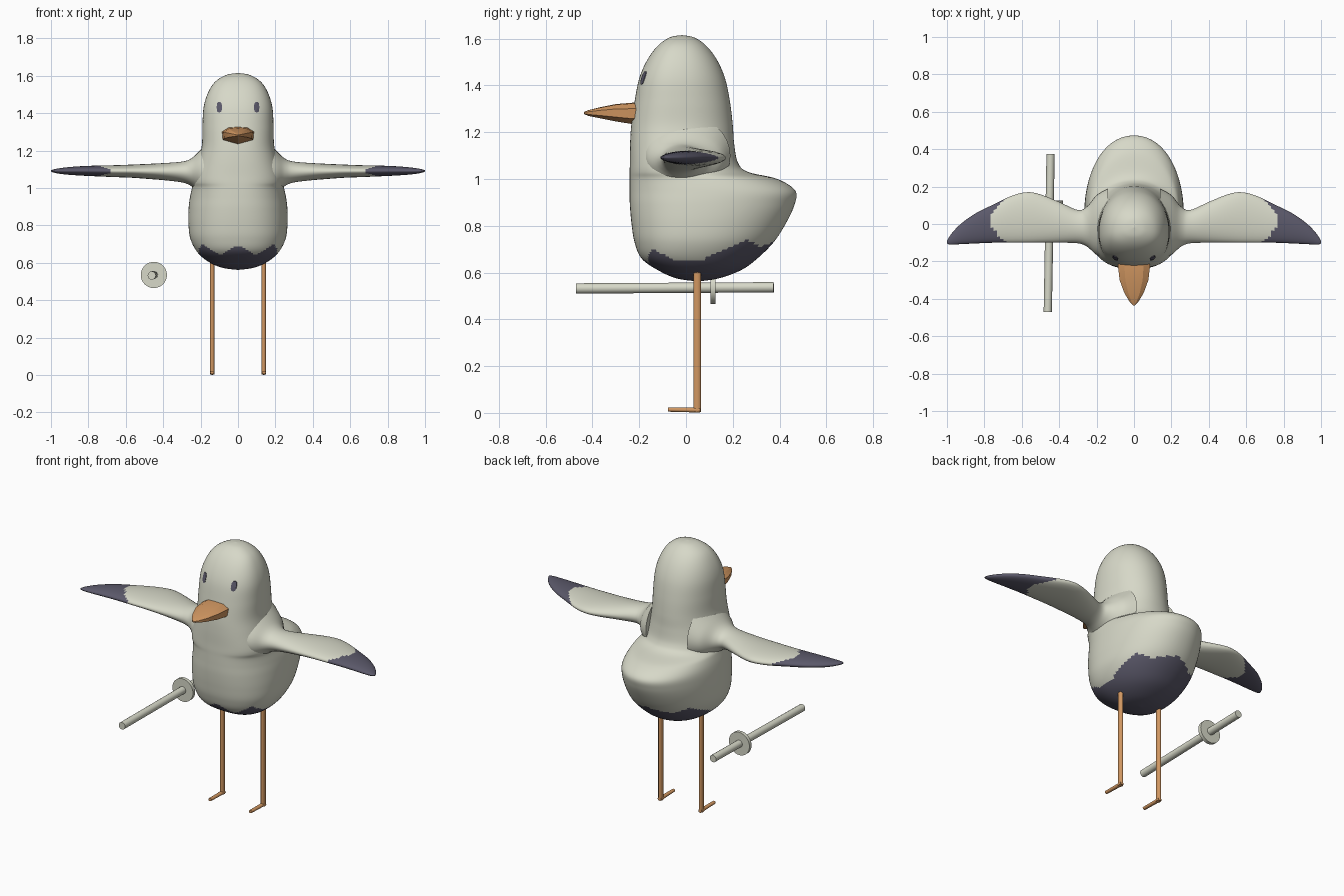
import bpy, bmesh, math
from mathutils import Vector

if "Cube" in bpy.data.objects:
    bpy.data.objects.remove(bpy.data.objects["Cube"], do_unlink=True)


def material(name, rgb):
    m = bpy.data.materials.new(name)
    m.use_nodes = True
    m.diffuse_color = (*rgb, 1)
    bsdf = m.node_tree.nodes["Principled BSDF"]
    bsdf.inputs["Base Color"].default_value = (*rgb, 1)
    bsdf.inputs["Roughness"].default_value = 0.8
    return m


CREAM = material("cream feathers", (0.68, 0.69, 0.58))
DARK = material("dark slate feathers", (0.105, 0.10, 0.145))
ORANGE = material("orange beak", (0.64, 0.31, 0.12))


def spline(stations, steps):
    """Catmull-Rom interpolation through rows of numbers."""
    pts = [stations[0], *stations, stations[-1]]
    out = []
    for a, b, c, d in zip(pts, pts[1:], pts[2:], pts[3:]):
        for k in range(steps):
            t = k / steps
            out.append([q + 0.5 * t * (r - p + t * (2*p - 5*q + 4*r - s + t * (3*(q - r) + s - p)))
                        for p, q, r, s in zip(a, b, c, d)])
    return out + [list(stations[-1])]


def loft(name, rings, mats, rule=None, angle=50):
    """Skin a stack of equal-length point rings, closing both ends."""
    bm = bmesh.new()
    rows = [[bm.verts.new(p) for p in ring] for ring in rings]
    n = len(rows[0])
    for lo, hi in zip(rows, rows[1:]):
        for i in range(n):
            j = (i + 1) % n
            bm.faces.new((lo[i], lo[j], hi[j], hi[i]))
    bm.faces.new(rows[0])
    bm.faces.new(rows[-1])
    bmesh.ops.remove_doubles(bm, verts=bm.verts, dist=0.0002)
    bmesh.ops.recalc_face_normals(bm, faces=bm.faces)
    for f in bm.faces:
        f.smooth = True
        if rule:
            f.material_index = int(rule(f.calc_center_median()))
    me = bpy.data.meshes.new(name)
    bm.to_mesh(me)
    bm.free()
    me.set_sharp_from_angle(angle=math.radians(angle))
    for m in mats:
        me.materials.append(m)
    ob = bpy.data.objects.new(name, me)
    bpy.context.collection.objects.link(ob)
    return ob


def power(v, e):
    return math.copysign(abs(v) ** e, v)


# Body: height, half width, front y, back y
body_rows = spline([
    (0.562, 0, 0.05, 0.05), (0.575, 0.09, -0.04, 0.14), (0.61, 0.165, -0.12, 0.235),
    (0.66, 0.22, -0.19, 0.305), (0.73, 0.255, -0.22, 0.375), (0.81, 0.265, -0.233, 0.427),
    (0.89, 0.264, -0.24, 0.464), (0.95, 0.257, -0.241, 0.467), (1.0, 0.246, -0.241, 0.39),
    (1.03, 0.24, -0.241, 0.265), (1.07, 0.232, -0.24, 0.222), (1.15, 0.21, -0.239, 0.206),
    (1.23, 0.193, -0.234, 0.2), (1.33, 0.19, -0.22, 0.188), (1.43, 0.184, -0.2, 0.167),
    (1.51, 0.16, -0.165, 0.132), (1.57, 0.12, -0.12, 0.086), (1.605, 0.06, -0.07, 0.035),
    (1.615, 0, -0.018, -0.018)], 7)
FRONT = 0.85


def axis(front, back):
    return front + 0.43 * (back - front)


def body_ring(row, n=96):
    z, w, front, back = row
    c = axis(front, back)
    ring = []
    for i in range(n):
        a = math.tau * i / n
        s, k = math.sin(a), math.cos(a)
        e = FRONT if k > 0 else 0.95
        depth = front - c if k > 0 else c - back
        ring.append((w * power(s, e), c + depth * power(k, e), z))
    return ring


# Scalloped edge of the dark belly: degrees from the front, height
scallops = [(0, 0.69), (25, 0.64), (48, 0.70), (72, 0.65), (100, 0.655),
            (128, 0.74), (150, 0.71), (181, 0.74)]


def nearest_row(z):
    return min(body_rows, key=lambda r: abs(r[0] - z))


def is_belly(p):
    if p.z > 0.78:
        return False
    z, w, front, back = nearest_row(p.z)
    c = axis(front, back)
    depth = c - front if p.y < c else back - c
    a = math.degrees(math.atan2(abs(p.x) / max(w, 0.001), (c - p.y) / max(depth, 0.001)))
    for (a0, z0), (a1, z1) in zip(scallops, scallops[1:]):
        if a0 <= a < a1:
            return p.z < z0 + (z1 - z0) * (a - a0) / (a1 - a0)
    return True


loft("body", [body_ring(r) for r in body_rows], [CREAM, DARK], is_belly, 60)

# Wings: distance out, front y, back y, low z, high z
wing_rows = spline([
    (0.14, -0.19, 0.19, 0.93, 1.27), (0.2, -0.165, 0.155, 0.97, 1.205),
    (0.25, -0.122, 0.095, 1.01, 1.158), (0.3, -0.103, 0.075, 1.03, 1.141),
    (0.4, -0.1, 0.118, 1.042, 1.133), (0.5, -0.1, 0.158, 1.05, 1.128),
    (0.57, -0.1, 0.17, 1.055, 1.125), (0.65, -0.1, 0.152, 1.058, 1.122),
    (0.75, -0.1, 0.105, 1.062, 1.12), (0.85, -0.104, 0.055, 1.067, 1.116),
    (0.93, -0.108, -0.003, 1.073, 1.109), (0.98, -0.11, -0.057, 1.081, 1.101),
    (1.0, -0.105, -0.092, 1.088, 1.095)], 6)


def wing_ring(row, side, n=32):
    x, front, back, low, high = row
    return [(side * x,
             (front + back) / 2 + (back - front) / 2 * math.cos(math.tau * i / n),
             (low + high) / 2 + (high - low) / 2 * math.sin(math.tau * i / n)) for i in range(n)]


def is_wing_tip(p):
    return abs(p.x) > 0.765 - 6 * (p.y - 0.02) ** 2


# Eyes: thin plates that follow the face
def face_y(x, z):
    _, w, front, back = nearest_row(z)
    c = axis(front, back)
    e = 2 / FRONT
    return c + (front - c) * (1 - abs(x / w) ** e) ** (1 / e)


def eye_ring(side, scale, lift, n=16):
    ring = []
    for i in range(n):
        a = math.tau * i / n
        x = side * 0.1 + 0.014 * scale * power(math.cos(a), 0.7)
        z = 1.432 + 0.028 * scale * power(math.sin(a), 0.7)
        ring.append((x, face_y(x, z) - lift, z))
    return ring


def tube(name, start, end, r0, r1, mat, stretch=1, n=10):
    """Straight round bar; stretch widens its second cross axis."""
    a, b = Vector(start), Vector(end)
    d = (b - a).normalized()
    u = d.cross(Vector((0, 1, 0) if abs(d.z) > 0.7 else (0, 0, 1))).normalized()
    v = d.cross(u) * stretch
    angles = [math.tau * i / n for i in range(n)]
    return loft(name, [[p + r * (u * math.cos(t) + v * math.sin(t)) for t in angles]
                       for p, r in ((a, r0), (b, r1))], [mat])


for side, label in ((1, "left"), (-1, "right")):
    loft(label + "_wing", [wing_ring(r, side) for r in wing_rows], [CREAM, DARK], is_wing_tip)
    loft(label + "_eye", [eye_ring(side, 1, -0.004), eye_ring(side, 1, 0.003),
                          eye_ring(side, 0.4, 0.004)], [DARK])
    x = side * 0.138
    tube(label + "_leg", (x, 0.048, 0.004), (x, 0.048, 0.62), 0.0125, 0.0125, ORANGE, 1.4)
    tube(label + "_foot", (x, 0.06, 0.012), (x, -0.076, 0.014), 0.013, 0.011, ORANGE, 0.85)

# Beak: y, half width, low z, high z
beak_rows = [(-0.17, 0.084, 1.24, 1.326), (-0.23, 0.085, 1.235, 1.326), (-0.3, 0.077, 1.246, 1.32),
             (-0.37, 0.051, 1.26, 1.306), (-0.415, 0.024, 1.269, 1.295), (-0.435, 0.004, 1.277, 1.287)]


def beak_ring(row):
    y, w, low, high = row
    h = high - low
    section = [(0, 1), (0.6, 0.96), (1, 0.72), (0.95, 0.25), (0, 0),
               (-0.95, 0.25), (-1, 0.72), (-0.6, 0.96)]
    return [(w * sx, y, low + h * sz) for sx, sz in section]


loft("beak", [beak_ring(r) for r in beak_rows], [ORANGE], angle=25)

# Loose rod with its collar
tube("rod", (-0.461, -0.47, 0.532), (-0.446, 0.375, 0.537), 0.022, 0.022, CREAM, n=16)
tube("rod_collar", (-0.45, 0.105, 0.535), (-0.45, 0.126, 0.535), 0.07, 0.07, CREAM, n=32)
